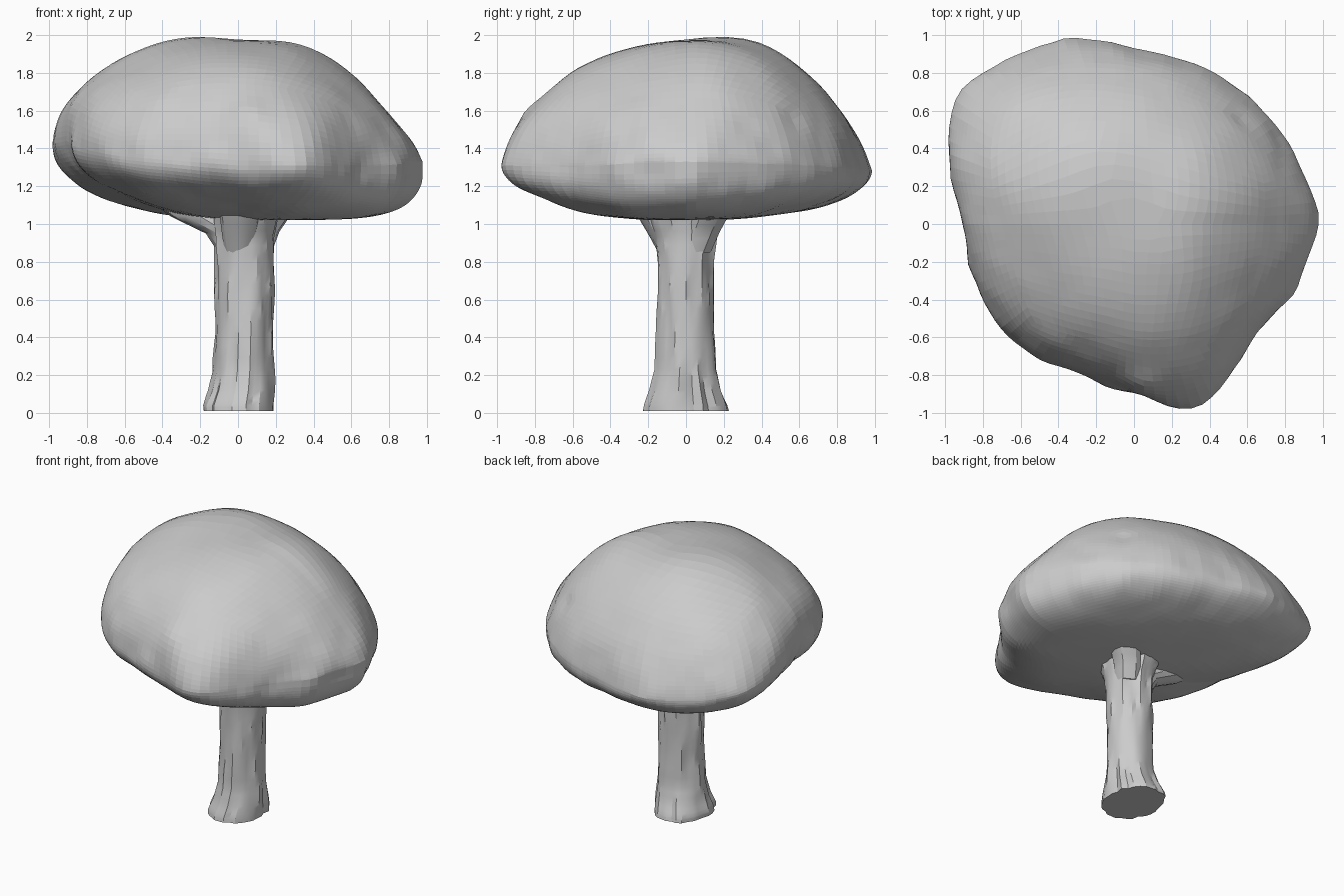
import bpy, bmesh, math
from mathutils import Vector, noise

if "Cube" in bpy.data.objects:
    bpy.data.objects.remove(bpy.data.objects["Cube"])

# Crown outline seen from above (x, y), counter-clockwise from +x
OUTLINE = [(.99, .01), (.92, .2), (.82, .43), (.66, .64), (.45, .79), (.2, .89), (0, .935), (-.3, .985),
           (-.55, .93), (-.77, .82), (-.94, .66), (-1.0, .45), (-.97, .25), (-.93, .05), (-.88, -.15),
           (-.79, -.42), (-.68, -.59), (-.45, -.74), (-.2, -.83), (0, -.89), (.2, -.97), (.3, -.985),
           (.42, -.93), (.53, -.76), (.61, -.63), (.72, -.51), (.84, -.37), (.93, -.15)]
# Per direction (degrees): rim height, upper power + roundness, lower power + roundness, underside height
SECTION = [(0, 1.33, 2.1, .76, 5, .30, 1.01), (45, 1.31, 2.7, .75, 3, .38, 1.03), (90, 1.28, 2.9, .80, 2.6, .45, 1.04),
           (115, 1.28, 2.9, .75, 2.6, .45, 1.04), (132, 1.31, 2.7, .64, 2.6, .48, 1.04),
           (158, 1.42, 2.4, .54, 2.2, .52, 1.04), (180, 1.44, 2.3, .52, 2.0, .55, 1.04),
           (225, 1.36, 2.2, .57, 1.7, .48, 1.03), (270, 1.31, 2.3, .57, 1.4, .45, 1.02),
           (290, 1.31, 2.3, .60, 1.6, .45, 1.01), (320, 1.30, 2.4, .70, 3.5, .34, 1.005),
           (340, 1.32, 2.2, .75, 5, .30, 1.005)]
# Lumps and dents: centre, radius, outward push
LUMPS = [((-.3, .25, 1.96), .33, .055), ((.38, .1, 1.87), .28, .045), ((.05, -.82, 1.58), .09, .025),
         ((-.9, -.05, 1.4), .10, -.02), ((.6, .6, 1.6), .07, -.025), ((-.8, -.25, 1.65), .18, .02)]


def section(a):
    """Section values blended around the circle."""
    n = len(SECTION)
    for i in range(n):
        row, nxt = SECTION[i], SECTION[(i + 1) % n]
        span, off = (nxt[0] - row[0]) % 360, (a - row[0]) % 360
        if off <= span:
            t = off / span
            return [p + (q - p) * t for p, q in zip(row[1:], nxt[1:])]


def outline_radius(a):
    """Distance from the axis to the outline polygon."""
    dx, dy = math.cos(math.radians(a)), math.sin(math.radians(a))
    for (x0, y0), (x1, y1) in zip(OUTLINE, OUTLINE[1:] + OUTLINE[:1]):
        if x0 * dy - y0 * dx >= 0 and dx * y1 - dy * x1 > 0 and x0 * dx + y0 * dy > 0:
            return (x0 * y1 - y0 * x1) / (dx * (y1 - y0) - dy * (x1 - x0))
    return .9


RADII = [outline_radius(a + .01) for a in range(360)]


def radius(a, width):
    """Outline radius averaged over a window of directions."""
    total = 0
    for k in range(-6, 7):
        b = a + k * width / 6
        i, t = math.floor(b), b - math.floor(b)
        total += RADII[i % 360] * (1 - t) + RADII[(i + 1) % 360] * t
    return total / 13


def finish(bm, name, angle=None):
    bmesh.ops.recalc_face_normals(bm, faces=bm.faces)
    me = bpy.data.meshes.new(name)
    bm.to_mesh(me)
    bm.free()
    ob = bpy.data.objects.new(name, me)
    bpy.context.collection.objects.link(ob)
    if angle:
        bpy.context.view_layer.objects.active = ob
        ob.select_set(True)
        bpy.ops.object.shade_smooth_by_angle(angle=math.radians(angle))
        ob.select_set(False)
    return ob


# Crown: gridded cube pushed out to a lumpy mushroom dome, small flat facets
bm = bmesh.new()
bmesh.ops.create_cube(bm, size=2)
bmesh.ops.subdivide_edges(bm, edges=bm.edges[:], cuts=25, use_grid_fill=True)
for v in bm.verts:
    d = Vector([math.tan(c * math.pi / 4) for c in v.co]).normalized()
    a = math.degrees(math.atan2(d.y, d.x)) % 360
    flat, up = math.hypot(d.x, d.y), d.z
    rim, p_top, e_top, p_low, e_low, under = section(a)
    r = radius(a, 4 + 26 * max(0, up))
    if up >= 0:
        s = flat ** (2 / p_top)
        z = rim + (1.955 - rim) * up ** (2 * e_top)
    else:
        s = flat ** (2 / p_low)
        z = rim + (1.02 + (under - 1.02) * flat - rim) * (-up) ** (2 * e_low)
    k = math.radians(a)
    p = Vector((math.cos(k) * r * s, math.sin(k) * r * s, z))
    push = .02 * noise.noise(p * 3.2) * (1 - .6 * abs(up)) + .012 * noise.noise(p * 7) * (1 - abs(up))
    for c, rad, amt in LUMPS:
        push += amt * math.exp(-((p - Vector(c)).length / rad) ** 2)
    v.co = p + d * push
finish(bm, "crown")


def limb(name, rings, sides, flute, angle=28):
    """Loft of rings (centre x, y, z, radius x, radius y) with bark ridges."""
    fine = [[p + (q - p) * t / 3 for p, q in zip(lo, hi)] for lo, hi in zip(rings, rings[1:]) for t in range(3)]
    bm = bmesh.new()
    loops = []
    for x, y, z, rx, ry in fine + [rings[-1]]:
        loop = []
        for i in range(sides):
            a = 2 * math.pi * i / sides
            f = 1 + flute * noise.noise(Vector((math.cos(a) * 3, math.sin(a) * 3, z * 1.2)))
            f += flute * noise.noise(Vector((math.cos(a) * 7, math.sin(a) * 7, z * 4 + 9)))
            loop.append(bm.verts.new((x + rx * f * math.cos(a), y + ry * f * math.sin(a), z)))
        loops.append(loop)
    for lo, hi in zip(loops, loops[1:]):
        for i in range(sides):
            j = (i + 1) % sides
            bm.faces.new((lo[i], lo[j], hi[j], hi[i]))
    bm.faces.new(loops[0][::-1])
    bm.faces.new(loops[-1])
    return finish(bm, name, angle)


# Trunk with flared foot
limb("trunk", [(.005, 0, .01, .185, .228), (.005, 0, .04, .185, .222), (.02, 0, .12, .17, .19),
               (.03, 0, .23, .158, .16), (.035, 0, .42, .152, .148), (.035, 0, .62, .152, .147),
               (.04, 0, .80, .152, .147), (.04, 0, .93, .155, .16), (.04, 0, 1.03, .17, .20),
               (.04, 0, 1.13, .2, .23)], 32, .1)

# Branches spreading into the crown
limb("left_branch", [(.03, .02, .80, .10, .09), (-.05, .02, .95, .12, .09),
                     (-.20, .02, 1.04, .16, .09), (-.32, .02, 1.12, .15, .08)], 12, .06)
limb("front_branch", [(.01, -.06, .80, .07, .06), (.01, -.11, .92, .09, .075),
                      (.01, -.17, 1.05, .11, .09), (.01, -.20, 1.13, .12, .10)], 12, .06)
limb("back_branch", [(.10, .05, .85, .08, .08), (.13, .09, .96, .09, .09),
                     (.18, .13, 1.05, .10, .10), (.20, .15, 1.13, .12, .12)], 12, .06)
